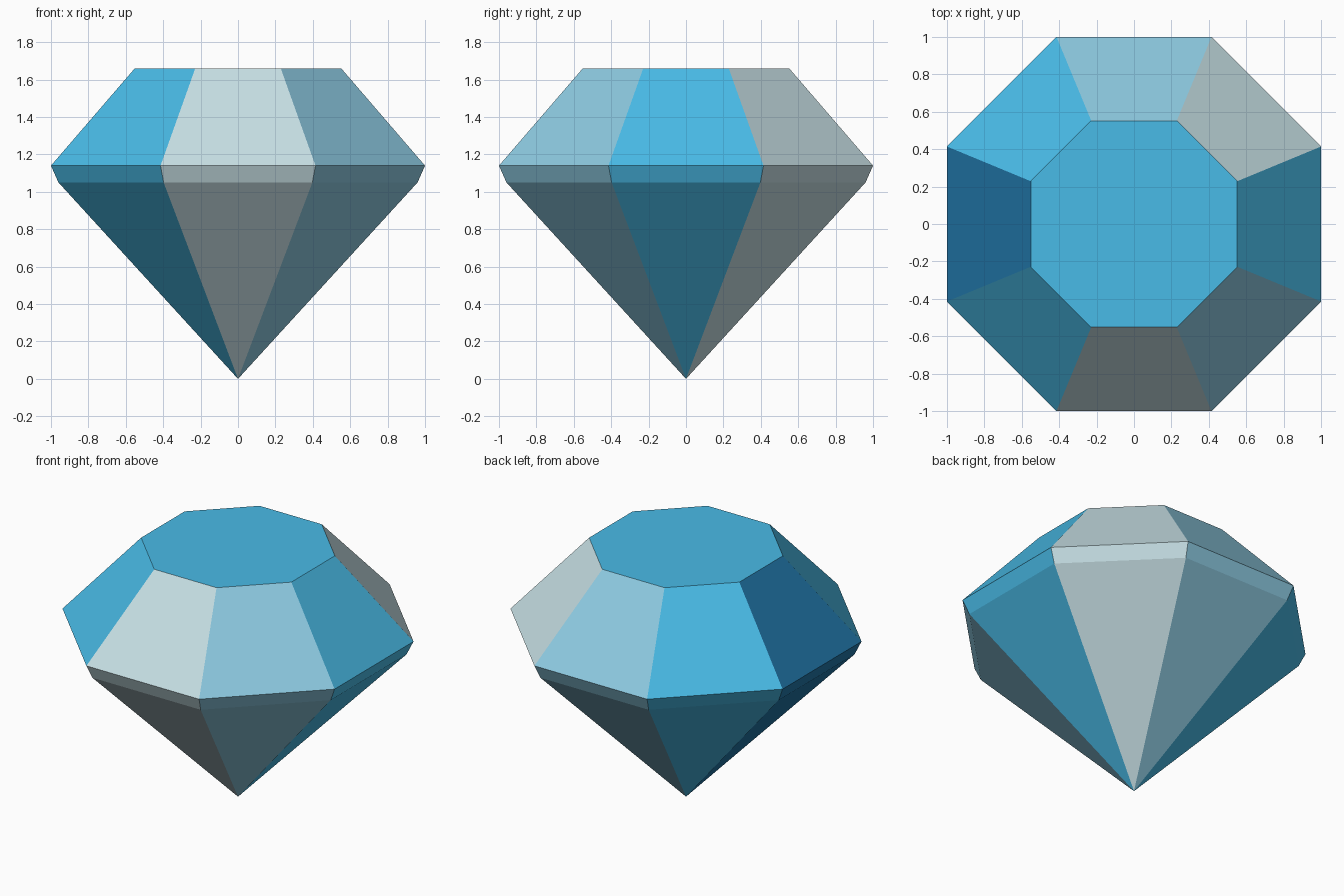
import bpy, bmesh, math

if "Cube" in bpy.data.objects:
    bpy.data.objects.remove(bpy.data.objects["Cube"])


def material(name, rgb):
    # sRGB bytes to linear diffuse colour
    lin = [((c / 255 + 0.055) / 1.055) ** 2.4 for c in rgb]
    mat = bpy.data.materials.new(name)
    mat.diffuse_color = (*lin, 1)
    mat.use_nodes = True
    mat.node_tree.nodes["Principled BSDF"].inputs["Base Color"].default_value = mat.diffuse_color
    return mat


MATS = [material("pale_ice", (198, 223, 228)),
        material("light_blue", (141, 202, 225)),
        material("bright_blue", (73, 187, 231)),
        material("deep_blue", (33, 118, 168))]
PALE, LIGHT, BRIGHT, DEEP = range(4)

# Facet colour per sector, counter-clockwise from +x
SECTORS = [BRIGHT, PALE, LIGHT, BRIGHT, DEEP, BRIGHT, PALE, LIGHT]
N = len(SECTORS)

# Rings as (distance to flat side, height): lower girdle, girdle, table
RINGS = [(0.96, 1.05), (1.0, 1.14), (0.552, 1.66)]

bm = bmesh.new()


def ring(apothem, z):
    r = apothem / math.cos(math.pi / N)
    return [bm.verts.new((r * math.cos((i - 0.5) * math.tau / N),
                          r * math.sin((i - 0.5) * math.tau / N), z))
            for i in range(N)]


rings = [ring(*p) for p in RINGS]
tip = bm.verts.new((0, 0, 0))

for i, colour in enumerate(SECTORS):
    j = (i + 1) % N
    # Pavilion facet down to the point
    bm.faces.new((tip, rings[0][j], rings[0][i])).material_index = colour
    # Girdle and crown facets
    for low, high in zip(rings, rings[1:]):
        bm.faces.new((low[i], low[j], high[j], high[i])).material_index = colour

# Flat table on top
bm.faces.new(rings[-1]).material_index = BRIGHT
bmesh.ops.recalc_face_normals(bm, faces=bm.faces)

mesh = bpy.data.meshes.new("cut_gem")
bm.to_mesh(mesh)
bm.free()
for mat in MATS:
    mesh.materials.append(mat)
bpy.context.collection.objects.link(bpy.data.objects.new("cut_gem", mesh))
